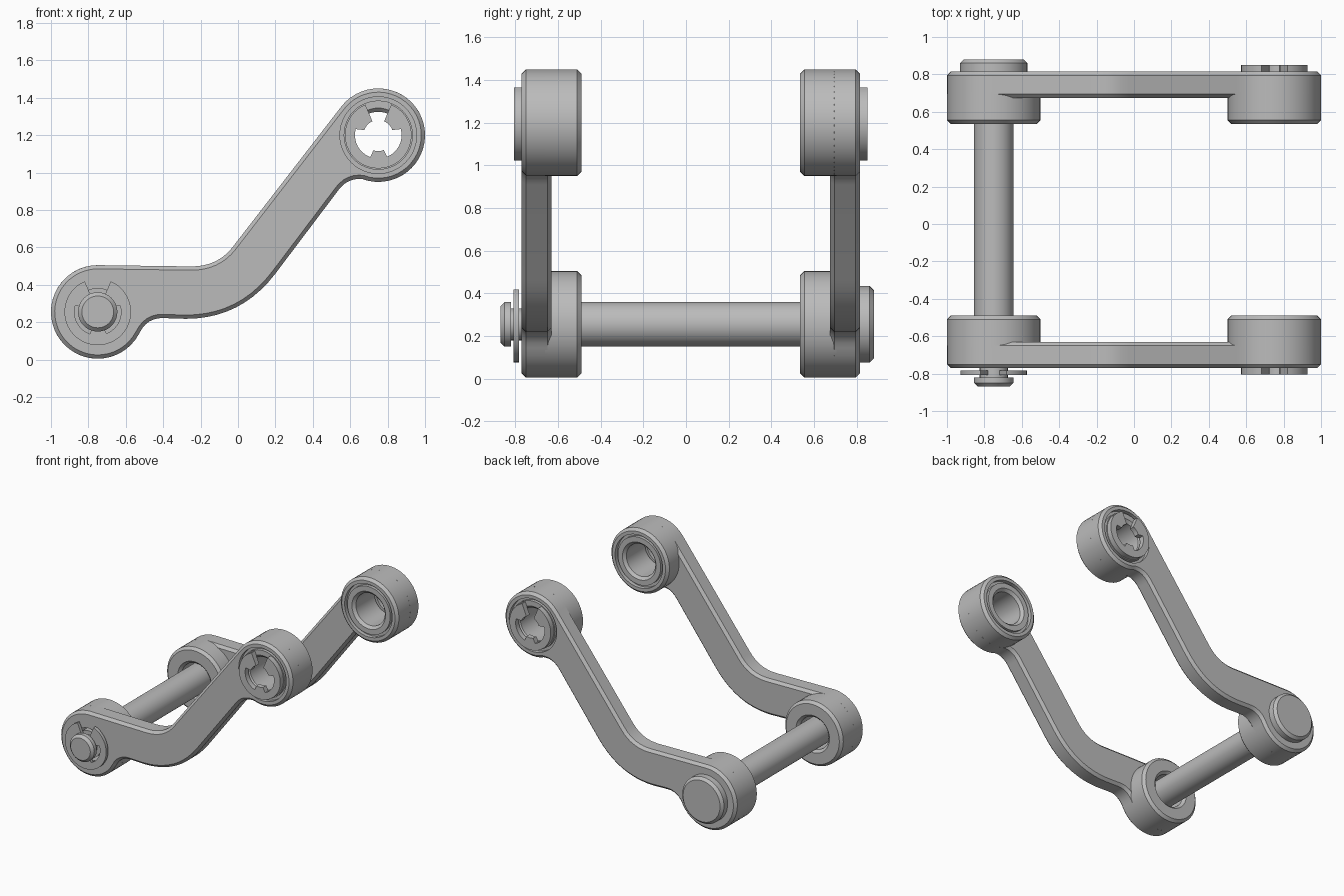
import bpy, bmesh, math
from mathutils import Vector

if "Cube" in bpy.data.objects:
    bpy.data.objects.remove(bpy.data.objects["Cube"])

LOW, HIGH = (-0.75, 0.255), (0.75, 1.2)   # boss centres in x, z
R = 0.25                                  # boss radius
OUT, MID, INN = -0.77, -0.63, -0.49       # outer face, web inner face, boss inner face
MIRROR = 0.045                            # y of the far side is MIRROR - y

steel = bpy.data.materials.new("steel grey")
steel.use_nodes = True
GREY = (0.5, 0.5, 0.5, 1)
steel.diffuse_color = GREY
steel.node_tree.nodes["Principled BSDF"].inputs["Base Color"].default_value = GREY


def finish(name, bm):
    bmesh.ops.remove_doubles(bm, verts=bm.verts, dist=1e-5)
    bmesh.ops.recalc_face_normals(bm, faces=bm.faces)
    mesh = bpy.data.meshes.new(name)
    bm.to_mesh(mesh)
    bm.free()
    mesh.materials.append(steel)
    obj = bpy.data.objects.new(name, mesh)
    bpy.context.collection.objects.link(obj)
    return obj


def smooth(obj):
    bpy.ops.object.select_all(action='DESELECT')
    obj.select_set(True)
    bpy.context.view_layer.objects.active = obj
    bpy.ops.object.shade_smooth_by_angle(angle=math.radians(30))


def lathe(name, profile, centre, closed=True, steps=48):
    """Turn (radius, y) points about a y-axis line through centre."""
    bm = bmesh.new()
    rings = []
    for i in range(steps):
        a = math.tau * i / steps
        rings.append([bm.verts.new((centre[0] + r * math.cos(a), y, centre[1] + r * math.sin(a)))
                      for r, y in profile])
    n = len(profile)
    for i in range(steps):
        p, q = rings[i], rings[(i + 1) % steps]
        for j in range(n if closed else n - 1):
            k = (j + 1) % n
            quad = [p[j], p[k], q[k], q[j]]
            if profile[j][0] == 0:
                quad = quad[:3]
                quad = [p[j], p[k], q[k]]
            elif profile[k][0] == 0:
                quad = [p[j], p[k], q[j]]
            bm.faces.new(quad)
    return finish(name, bm)


def prism(name, outline, y0, y1):
    """Extrude an x, z outline along y."""
    bm = bmesh.new()
    face = bm.faces.new([bm.verts.new((x, y0, z)) for x, z in outline])
    new = bmesh.ops.extrude_face_region(bm, geom=[face])["geom"]
    verts = [v for v in new if isinstance(v, bmesh.types.BMVert)]
    bmesh.ops.translate(bm, verts=verts, vec=(0, y1 - y0, 0))
    return finish(name, bm)


def arc(centre, r, a0, a1, n):
    angles = [math.radians(a0 + (a1 - a0) * i / n) for i in range(n + 1)]
    return [(centre[0] + r * math.cos(a), centre[1] + r * math.sin(a)) for a in angles]


def bend(p0, p1, p2, n=8):
    p0, p1, p2 = Vector(p0), Vector(p1), Vector(p2)
    return [tuple(p0 * (1 - t) ** 2 + p1 * 2 * t * (1 - t) + p2 * t * t)
            for t in (i / n for i in range(n + 1))]


def far_copy(obj, name):
    """Mirrored copy on the back side."""
    copy = obj.copy()
    copy.data = obj.data.copy()
    copy.name = name
    bpy.context.collection.objects.link(copy)
    for v in copy.data.vertices:
        v.co.y = MIRROR - v.co.y
    copy.data.flip_normals()
    smooth(copy)


def apply_modifiers(obj):
    graph = bpy.context.evaluated_depsgraph_get()
    mesh = bpy.data.meshes.new_from_object(obj.evaluated_get(graph))
    obj.modifiers.clear()
    obj.data = mesh


# Arm: cranked web with a rounded eye at each end
outline = arc(LOW, R, 90, 332, 30)
outline += bend((-0.525, 0.145), (-0.485, 0.225), (-0.4, 0.222), 6)
outline += bend((-0.28, 0.218), (0.017, 0.218), (0.2, 0.46), 10)
outline += bend((0.54, 0.91), (0.59, 0.975), (0.67, 0.965), 6)
outline += arc(HIGH, R, 258, 502, 32)
outline += bend((-0.03, 0.6), (-0.11, 0.498), (-0.25, 0.498), 8)
arm = prism("front_arm", outline, OUT, MID)
bevel = arm.modifiers.new("Chamfer", 'BEVEL')
bevel.width, bevel.segments = 0.02, 1
bevel.limit_method, bevel.angle_limit = 'ANGLE', math.radians(50)
cutters = []
for centre, r in ((LOW, 0.125), (HIGH, 0.205)):
    cutter = prism("bore_cutter", arc(centre, r, 0, 352.5, 47), -1, 0)
    cut = arm.modifiers.new("Bore", 'BOOLEAN')
    cut.operation, cut.solver, cut.object = 'DIFFERENCE', 'EXACT', cutter
    cutters.append(cutter)
bpy.context.view_layer.update()
apply_modifiers(arm)
for cutter in cutters:
    bpy.data.objects.remove(cutter)

# Bosses: plain lower one, upper one with a bushing set in a groove
rim = [(R, -0.66), (R, INN - 0.02), (R - 0.02, INN)]
lower_boss = lathe("front_lower_boss",
                   rim + [(0.145, INN), (0.125, INN - 0.02), (0.125, -0.66)], LOW)
upper_boss = lathe("front_upper_boss", rim + [
    (0.205, INN), (0.205, -0.52), (0.185, -0.52), (0.185, -0.495), (0.145, -0.495),
    (0.125, -0.515), (0.125, -0.745), (0.145, -0.765), (0.185, -0.765),
    (0.185, -0.74), (0.22, -0.74), (0.22, -0.66)], HIGH)


# Retaining clips: open ring with three inward tabs
def clip(name, centre, y0, y1):
    pts = arc(centre, 0.178, 113, 427, 40)
    for r, a0, a1 in ((0.08, 67, 20), (0.125, 15, -68), (0.085, -70, -108),
                      (0.125, -110, -195), (0.08, -200, -247)):
        pts += arc(centre, r, a0, a1, 8)
    return prism(name, pts, y0, y1)


upper_clip = clip("front_upper_clip", HIGH, -0.805, -0.765)
lower_clip = clip("pin_clip", LOW, -0.808, -0.783)

# Pin: grooved tip at the front, chamfered head at the back
pin = lathe("cross_pin", [
    (0, -0.87), (0.085, -0.87), (0.105, -0.85), (0.105, -0.82), (0.075, -0.82),
    (0.075, -0.77), (0.105, -0.77), (0.105, 0.815), (0.18, 0.815), (0.18, 0.86),
    (0.16, 0.88), (0, 0.88)], LOW, closed=False)

for part in (arm, lower_boss, upper_boss, upper_clip, lower_clip, pin):
    smooth(part)
for part in (arm, lower_boss, upper_boss, upper_clip):
    far_copy(part, part.name.replace("front", "back"))
